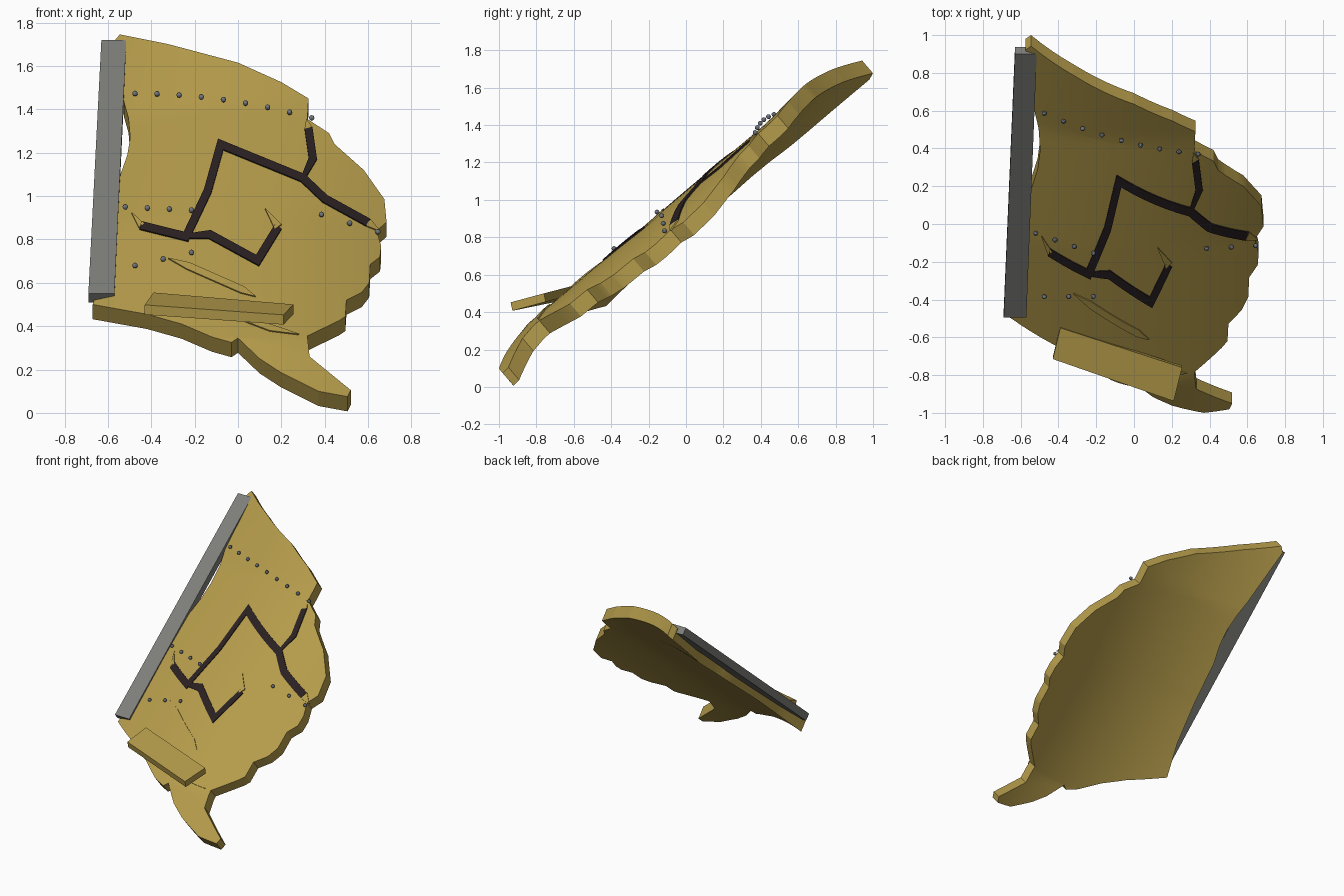
import bpy, bmesh, math
from mathutils import Vector
from mathutils.geometry import tessellate_polygon

if "Cube" in bpy.data.objects:
    bpy.data.objects.remove(bpy.data.objects["Cube"])


def material(name, rgb):
    m = bpy.data.materials.new(name)
    m.use_nodes = True
    m.diffuse_color = (*rgb, 1)
    m.node_tree.nodes["Principled BSDF"].inputs["Base Color"].default_value = (*rgb, 1)
    return m


TAN = material("tan", (0.46, 0.33, 0.07))
DARK = material("dark brown", (0.022, 0.014, 0.015))
GREY = material("grey", (0.21, 0.215, 0.195))
STEEL = material("blue grey", (0.16, 0.18, 0.21))
THICK = Vector((0, 0.058, -0.068))       # from front skin to back skin
NORMAL = Vector((0, -0.7, 0.7))


def on_skin(x, z, lift=0.0):
    """Point on the bowed, leaning front skin above a front-plane position."""
    y = z - 1
    for _ in range(20):
        s = z + y
        top, tail = max(0, s - 1.85), max(0, -0.5 - s)
        ridge = 1.14 - 0.087 * s + 0.1 * top - 0.17 * tail
        dx = x - 0.1 * min(1, max(0, (s - 0.8) / 1.05))
        bow = (0.37 if dx > 0 else 0.34) + 0.13 * top
        y = (y + z - ridge + bow * dx * dx) / 2
    return Vector((x, y, z)) + NORMAL * lift


def finish(name, bm, mat, smooth=False):
    bmesh.ops.recalc_face_normals(bm, faces=bm.faces)
    me = bpy.data.meshes.new(name)
    bm.to_mesh(me)
    bm.free()
    me.materials.append(mat)
    ob = bpy.data.objects.new(name, me)
    bpy.context.collection.objects.link(ob)
    if smooth:
        bpy.ops.object.select_all(action='DESELECT')
        ob.select_set(True)
        bpy.context.view_layer.objects.active = ob
        bpy.ops.object.shade_smooth_by_angle(angle=math.radians(25))
    return ob


def thicken(bm, offset):
    """Extrude every face of an open sheet into a closed slab."""
    ext = bmesh.ops.extrude_face_region(bm, geom=bm.faces[:], use_keep_orig=True)
    for g in ext["geom"]:
        if isinstance(g, bmesh.types.BMVert):
            g.co += offset


def slab(name, corners, offset, mat):
    bm = bmesh.new()
    bm.faces.new([bm.verts.new(c) for c in corners])
    thicken(bm, Vector(offset))
    return finish(name, bm, mat)


def strip(name, path, widths, mat):
    """Thin plate that follows a path over the skin, mitred at the bends."""
    pts = [Vector(p) for p in path]
    if len(widths) == 1:
        widths = widths * len(pts)
    sides = []
    for i, p in enumerate(pts):
        a = (p - pts[i - 1]).normalized() if i else None
        b = (pts[i + 1] - p).normalized() if i < len(pts) - 1 else None
        a, b = a or b, b or a
        na, nb = Vector((-a.y, a.x)), Vector((-b.y, b.x))
        m = (na + nb).normalized()
        m *= widths[i] / 2 / max(0.5, m.dot(na))
        sides.append((p + m, p - m))
    bm = bmesh.new()
    steps = 6
    rows = []
    for (l0, r0), (l1, r1) in zip(sides, sides[1:]):
        for k in range(steps + 1):
            if k == 0 and rows:
                continue
            l, r = l0.lerp(l1, k / steps), r0.lerp(r1, k / steps)
            rows.append([bm.verts.new(on_skin(q.x, q.y, 0.007)) for q in (l, r)])
    for (a, b), (c, d) in zip(rows, rows[1:]):
        bm.faces.new((a, b, d, c))
    thicken(bm, NORMAL * -0.009)
    return finish(name, bm, mat)


# Broken, bowed main plate: outline, grid cuts, bend, thickness
outline = [
    (-.545, 1.745), (-.32, 1.70), (0, 1.615), (.2, 1.525), (.325, 1.45), (.32, 1.355),
    (.42, 1.29), (.445, 1.24), (.58, 1.12), (.675, .985), (.685, .88), (.64, .84),
    (.66, .77), (.655, .72), (.61, .685), (.605, .6), (.57, .555), (.5, .52),
    (.495, .445), (.465, .425), (.32, .355), (.33, .26), (.52, .105), (.505, .075),
    (.37, .1), (.2, .185), (.1, .25), (0, .345), (-.03, .325), (-.12, .35),
    (-.26, .41), (-.42, .455), (-.67, .5), (-.61, .68), (-.57, .9), (-.542, 1.1),
    (-.51, 1.19), (-.497, 1.27), (-.505, 1.36), (-.525, 1.43), (-.575, 1.71)]
bm = bmesh.new()
corners = [bm.verts.new((x, 0, z)) for x, z in outline]
for tri in tessellate_polygon([[Vector((x, z, 0)) for x, z in outline]]):
    bm.faces.new([corners[i] for i in tri])
for axis, low, high in ((0, -.6, .6), (2, .1, 1.7)):
    n = Vector((axis == 0, 0, axis == 2))
    for k in range(22):
        bmesh.ops.bisect_plane(bm, geom=bm.verts[:] + bm.edges[:] + bm.faces[:],
                               plane_co=n * (low + (high - low) * k / 21), plane_no=n)
for v in bm.verts:
    v.co = on_skin(v.co.x, v.co.z)
thicken(bm, THICK)
finish("main_plate", bm, TAN, True)

# Straight edge rail
slab("edge_rail", [(-.63, .9, 1.72), (-.515, .9, 1.72), (-.57, -.495, .55), (-.69, -.495, .55)],
     (0, .038, -.04), GREY)

# Shelf plank standing off the lower part
slab("plank", [(-.39, -.55, .555), (.255, -.76, .5), (.21, -.938, .452), (-.43, -.715, .498)],
     (0, .01, -.045), TAN)

# Dark cracks
W = 0.037
strip("main_crack", [(-.45, .862), (-.24, .81), (-.14, 1.02), (-.08, 1.235), (.3, 1.08),
                     (.4, .985), (.6, .875)], [W], DARK)
strip("upper_crack", [(.3, 1.08), (.345, 1.17), (.325, 1.31)], [.02, W, W], DARK)
strip("lower_crack", [(-.24, .812), (-.13, .82), (.09, .7), (.185, .855)], [.02, W, W, W], DARK)

# Tapered crack ends and loose scratches
for name, path, widths in (
        ("crack_tip_left", [(-.445, .86), (-.49, .92)], [.03, .002]),
        ("crack_tip_right", [(.6, .875), (.655, .835)], [W, .002]),
        ("crack_tip_top", [(.325, 1.31), (.315, 1.35)], [W, .002]),
        ("crack_tip_low", [(.185, .855), (.125, .94)], [W, .002]),
        ("upper_scratch", [(-.32, .71), (-.23, .675), (.02, .565), (.08, .535)],
         [.002, .032, .032, .002]),
        ("lower_scratch", [(-.02, .44), (.15, .39), (.28, .36)], [.002, .03, .002])):
    strip(name, path, widths, TAN)

# Rows of rivets
rivets = [Vector((-.475 + .815 * t, .585 - .36 * t + .145 * t * t, 1.473 - .113 * t * t))
          for t in (k / 8 for k in range(9))]
for a, b, count in (((-.52, -.05, .95), (-.215, -.155, .935), 4),
                    ((.385, -.13, .915), (.645, -.115, .835), 3),
                    ((-.475, -.385, .68), (-.215, -.385, .74), 3)):
    rivets += [Vector(a).lerp(Vector(b), k / (count - 1)) for k in range(count)]
bm = bmesh.new()
for p in rivets:
    made = bmesh.ops.create_uvsphere(bm, u_segments=10, v_segments=6, radius=0.013)
    bmesh.ops.translate(bm, verts=made["verts"], vec=p)
finish("rivets", bm, STEEL, True)
